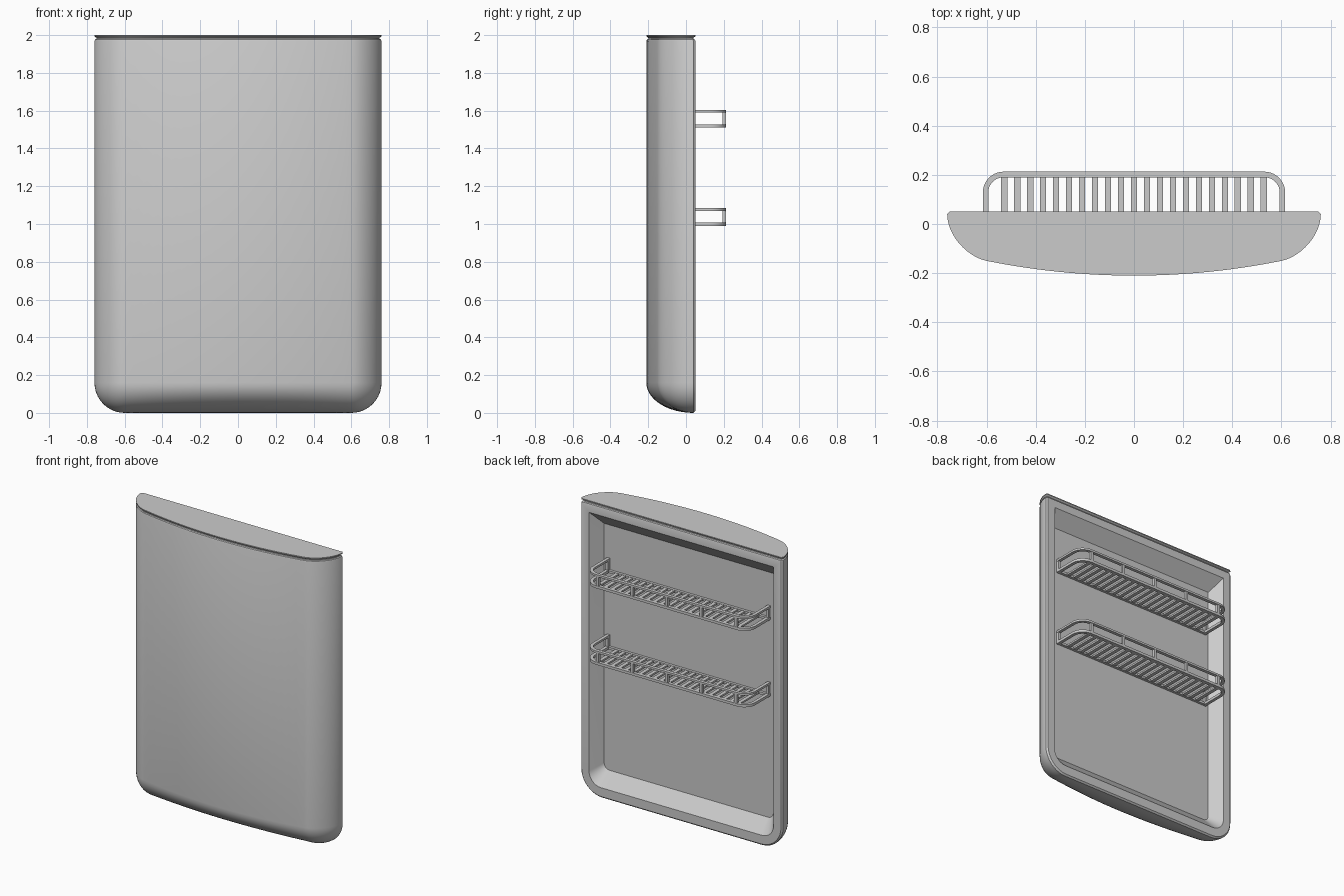
import bpy, bmesh, math

if "Cube" in bpy.data.objects:
    bpy.data.objects.remove(bpy.data.objects["Cube"])

HX, R, TOP, BACK = 0.76, 0.16, 1.968, 0.05
ARC, SEG, STEPS = 10, 24, 12


def outline(hx, zb, zt, r):
    """U-shaped outline with two rounded lower corners, right top to left top."""
    pts = [(hx, zt)]
    for k in range(ARC + 1):
        a = math.pi / 2 * k / ARC
        pts.append((hx - r + r * math.cos(a), zb + r - r * math.sin(a)))
    for k in range(1, SEG):
        pts.append(((hx - r) * (1 - 2 * k / SEG), zb))
    for k in range(ARC + 1):
        a = math.pi / 2 * (1 - k / ARC)
        pts.append((-hx + r - r * math.cos(a), zb + r - r * math.sin(a)))
    return pts + [(-hx, zt)]


def bridge(bm, a, b, closed):
    n = len(a)
    for i in range(n if closed else n - 1):
        j = (i + 1) % n
        bm.faces.new((a[i], a[j], b[j], b[i]))


def finish(bm, name):
    bmesh.ops.remove_doubles(bm, verts=bm.verts, dist=1e-5)
    bmesh.ops.recalc_face_normals(bm, faces=bm.faces)
    me = bpy.data.meshes.new(name)
    bm.to_mesh(me)
    bm.free()
    ob = bpy.data.objects.new(name, me)
    bpy.context.collection.objects.link(ob)
    bpy.ops.object.select_all(action='DESELECT')
    bpy.context.view_layer.objects.active = ob
    ob.select_set(True)
    bpy.ops.object.shade_smooth_by_angle(angle=math.radians(30))
    return ob


def front_y(x):
    return -0.21 + 0.06 * (x / 0.6) ** 2


def ring_at(bm, pts, y):
    return [bm.verts.new((x, y(x) if callable(y) else y, z)) for x, z in pts]


def stack(bm, flat, layers):
    """Layers of a flat outline, each (z, inset)."""
    rings = []
    for z, d in layers:
        sx, sy = 1 - d / 0.76, 1 - d / 0.13
        rings.append([bm.verts.new((x * sx, -0.08 + (y + 0.08) * sy, z)) for x, y in flat])
    for a, b in zip(rings, rings[1:]):
        bridge(bm, a, b, True)
    return rings


# door shell: rounded sides and bottom, crowned front
bm = bmesh.new()
bevel = ring_at(bm, outline(HX - 0.01, 0.01, TOP, R - 0.01), BACK)
rings = [bevel]
for k in range(STEPS + 1):
    a = math.pi / 2 * k / STEPS
    t, g = R * (1 - math.cos(a)), math.sin(a)
    rings.append(ring_at(bm, outline(HX - t, t, TOP, R - t),
                         lambda x, g=g: 0.04 + (front_y(x) - 0.04) * g))
for a, b in zip(rings, rings[1:]):
    bridge(bm, a, b, False)
low = rings[-1][1:-1]
high = [bm.verts.new((v.co.x, v.co.y, TOP)) for v in low]
bridge(bm, low, high, False)

# back frame and sloped recess
rim = ring_at(bm, outline(0.695, 0.07, 1.92, 0.09), BACK)
floor = ring_at(bm, outline(0.637, 0.16, 1.83, 0.04), -0.03)
bridge(bm, bevel, rim, True)
bridge(bm, rim, floor, True)
bm.faces.new(floor)

# rounded top edge and narrow neck
right = [(r[0].co.x, r[0].co.y) for r in rings]
mid = [(v.co.x, v.co.y) for v in high[ARC + 1:-ARC - 1]]
flat = right + mid + [(-x, y) for x, y in reversed(right)]
body_top = stack(bm, flat, [(TOP, 0), (1.976, 0.003), (1.98, 0.010), (1.988, 0.012)])
bm.faces.new(body_top[-1])
finish(bm, "door_body")

# thin cap above the groove
bm = bmesh.new()
cap = stack(bm, flat, [(1.986, 0.010), (1.994, 0.0), (2.0, 0.0)])
bm.faces.new(cap[0])
bm.faces.new(cap[-1])
finish(bm, "top_cap")


def add_box(bm, x0, x1, y0, y1, z0, z1):
    vs = bmesh.ops.create_cube(bm, size=1)["verts"]
    for v in vs:
        v.co = ((x0 + x1) / 2 + v.co.x * (x1 - x0),
                (y0 + y1) / 2 + v.co.y * (y1 - y0),
                (z0 + z1) / 2 + v.co.z * (z1 - z0))


def add_rail(bm, z0, z1):
    """U-shaped flat rail with rectangular section."""
    outer = outline(0.615, -0.213, 0.03, 0.085)
    inner = outline(0.593, -0.190, 0.03, 0.062)
    loops = [[bm.verts.new((x, -v, z)) for x, v in pts]
             for pts, z in ((outer, z0), (outer, z1), (inner, z1), (inner, z0))]
    for i in range(4):
        bridge(bm, loops[i], loops[(i + 1) % 4], False)
    for end in (0, -1):
        bm.faces.new([lp[end] for lp in loops])


# door shelves
for z, name in ((0.99, "lower_shelf"), (1.51, "upper_shelf")):
    bm = bmesh.new()
    add_rail(bm, z, z + 0.018)
    add_rail(bm, z + 0.08, z + 0.094)
    add_box(bm, -0.6, 0.6, -0.032, -0.012, z + 0.001, z + 0.017)
    for i in range(-10, 11):
        x = i * 0.0528
        add_box(bm, x - 0.0125, x + 0.0125, -0.03, 0.195, z + 0.003, z + 0.015)
    for x in (-0.52, -0.26, 0, 0.26, 0.52):
        add_box(bm, x - 0.01, x + 0.01, 0.192, 0.211, z + 0.01, z + 0.085)
    for s in (-1, 1):
        add_box(bm, s * 0.604 - 0.009, s * 0.604 + 0.009, -0.03, -0.012, z + 0.01, z + 0.085)
    finish(bm, name)
